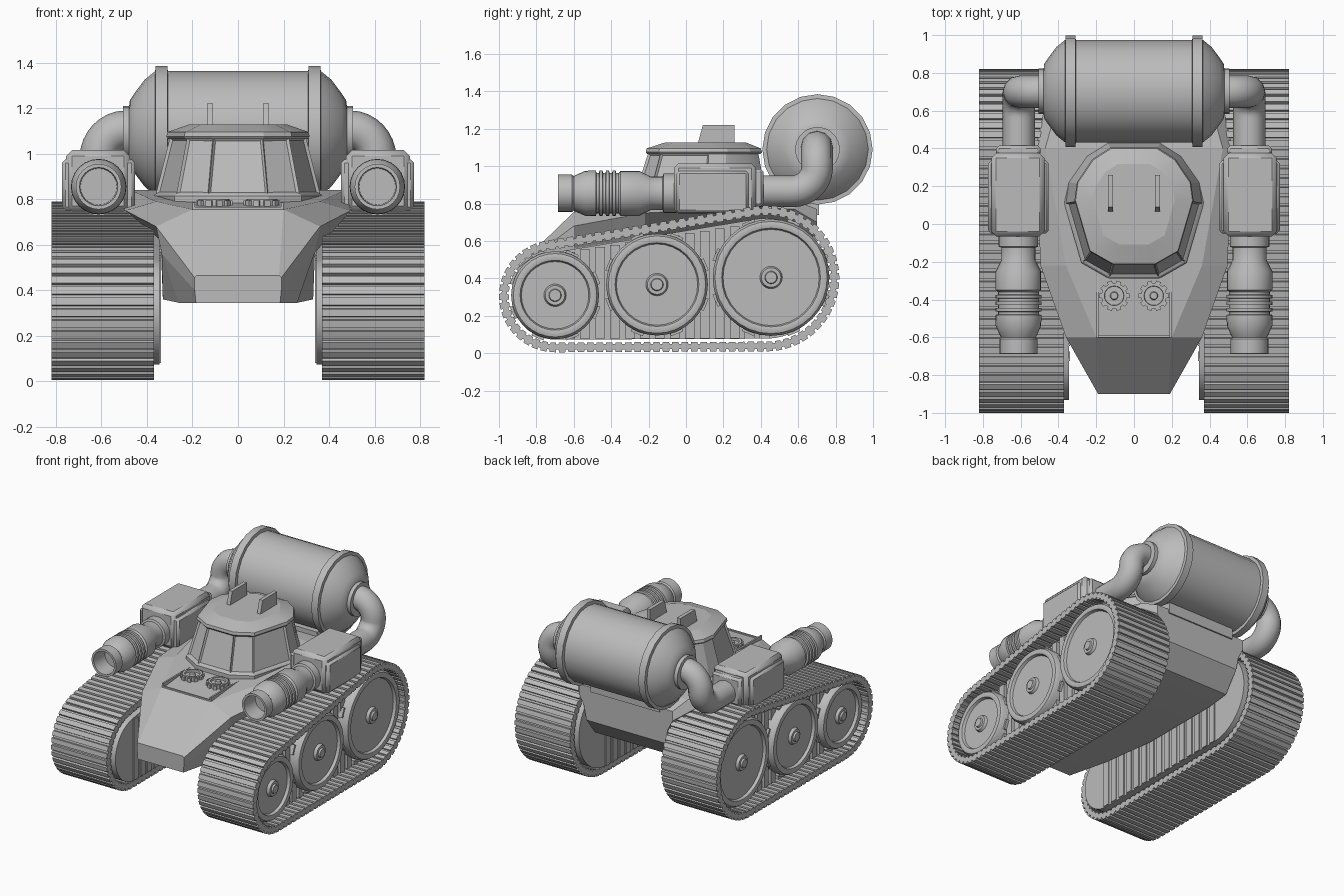
import bpy, bmesh
from math import sin, cos, pi, atan2, acos, hypot, radians
from mathutils import Matrix, Vector

cube = bpy.data.objects.get("Cube")
if cube:
    bpy.data.objects.remove(cube)

GREY = (0.5, 0.5, 0.5, 1)
grey = bpy.data.materials.new("plain_grey")
grey.use_nodes = True
grey.diffuse_color = GREY
grey.node_tree.nodes["Principled BSDF"].inputs["Base Color"].default_value = GREY


def finish(bm, name, mirror=False, bevel=0, smooth=32):
    """Turn a bmesh into an object, with sharp edges kept above the smooth angle."""
    bmesh.ops.recalc_face_normals(bm, faces=bm.faces)
    for f in bm.faces:
        f.smooth = True
    for e in bm.edges:
        e.smooth = e.calc_face_angle(pi) < radians(smooth)
    me = bpy.data.meshes.new(name)
    bm.to_mesh(me)
    bm.free()
    me.materials.append(grey)
    ob = bpy.data.objects.new(name, me)
    bpy.context.collection.objects.link(ob)
    if bevel:
        mod = ob.modifiers.new("bevel", 'BEVEL')
        mod.width, mod.segments = bevel, 1
    if mirror:
        ob.modifiers.new("mirror", 'MIRROR').use_mirror_merge = False
    return ob


def loft(rings, closed=False, bm=None):
    """Skin rings of equal length; cap the ends unless closed."""
    bm = bm or bmesh.new()
    vs = [[bm.verts.new(p) for p in ring] for ring in rings]
    n = len(rings[0])
    pairs = list(zip(vs, vs[1:])) + ([(vs[-1], vs[0])] if closed else [])
    for a, b in pairs:
        for i in range(n):
            j = (i + 1) % n
            bm.faces.new((a[i], a[j], b[j], b[i]))
    if not closed:
        bm.faces.new(vs[0])
        bm.faces.new(vs[-1])
    return bm


AXES = {'X': Matrix.Rotation(pi / 2, 4, 'Y'), 'Y': Matrix.Rotation(-pi / 2, 4, 'X'), 'Z': Matrix()}


def lathe(name, profile, axis, centre, segs=24, **kw):
    """Revolve (distance along axis, radius) points."""
    m = Matrix.Translation(centre) @ AXES[axis]
    rings = [[m @ Vector((r * cos(2 * pi * i / segs), r * sin(2 * pi * i / segs), a))
              for i in range(segs)] for a, r in profile]
    return finish(loft(rings), name, **kw)


def add_box(bm, lo, hi, m=Matrix()):
    loft([[m @ Vector(p) for p in ((lo[0], lo[1], z), (hi[0], lo[1], z), (hi[0], hi[1], z), (lo[0], hi[1], z))]
          for z in (lo[2], hi[2])], bm=bm)
    return bm


def box(name, lo, hi, **kw):
    return finish(add_box(bmesh.new(), lo, hi), name, **kw)


# Track loop: outer tangents around a small front and a large rear circle
FRONT, REAR = (-0.70, 0.305, 0.30), (0.43, 0.40, 0.39)
dy, dz = REAR[0] - FRONT[0], REAR[1] - FRONT[1]
phi = atan2(dz, dy)
beta = acos((FRONT[2] - REAR[2]) / hypot(dy, dz))
run = hypot(dy, dz) * sin(beta)
arc_r, arc_f = REAR[2] * 2 * beta, FRONT[2] * (2 * pi - 2 * beta)
LENGTH = arc_r + arc_f + 2 * run


def on_loop(s, depth):
    """Point at distance s along the track loop, moved inward by depth."""
    s %= LENGTH
    top, low = phi + beta, phi - beta
    if s < arc_r:
        c, ang, t = REAR, low + s / REAR[2], 0
    elif s < arc_r + run:
        c, ang, t = REAR, top, s - arc_r
    elif s < arc_r + run + arc_f:
        c, ang, t = FRONT, top + (s - arc_r - run) / FRONT[2], 0
    else:
        c, ang, t = FRONT, low, s - arc_r - run - arc_f
    r = c[2] - depth
    return c[0] + r * cos(ang) - t * sin(ang), c[1] + r * sin(ang) + t * cos(ang)


# Track belts with raised treads
PLATES = 88
pitch = LENGTH / PLATES
outer, inner = [], []
for k in range(PLATES):
    for f, d in ((0, 0), (0.66, 0), (0.7, 0.014), (0.96, 0.014)):
        outer.append(on_loop((k + f) * pitch, d))
        inner.append(on_loop((k + f) * pitch, 0.052 - d * 0.7))
finish(loft([[(x, *p) for p in loop] for x, loop in
             ((0.37, outer), (0.82, outer), (0.82, inner), (0.37, inner))], closed=True),
       "track_belt", mirror=True, smooth=12)

# Ribbed track bodies
core = [on_loop(LENGTH * k / 80, 0.068) for k in range(80)]
finish(loft([[(x, *p) for p in core] for x in (0.345, 0.70)]), "track_body", mirror=True)
bm = bmesh.new()
for k in range(15):
    y = -0.70 + 0.08 * k
    add_box(bm, (0.338, y - 0.026, 0.08), (0.725, y + 0.026, 0.53 + (y + 0.7) * 0.155))
finish(bm, "track_ribs", mirror=True)

# Road wheels with toothed backs
for label, y, z, r in (("front", -0.70, 0.31, 0.235), ("middle", -0.155, 0.367, 0.272), ("rear", 0.455, 0.405, 0.312)):
    lathe(label + "_wheel",
          [(0.65, r), (0.765, r), (0.785, r - 0.012), (0.79, r - 0.03), (0.785, r - 0.048), (0.765, r - 0.055),
           (0.765, 0.06), (0.785, 0.052), (0.785, 0.034), (0.797, 0.03), (0.797, 0.004)],
          'X', (0, y, z), 32, mirror=True)
    bm = bmesh.new()
    for k in range(8):
        turn = Matrix.Translation((0, y, z)) @ Matrix.Rotation(pi * (k + 0.5) / 4, 4, 'X')
        add_box(bm, (0.66, -0.035, r - 0.03), (0.745, 0.035, r + 0.012), turn)
    finish(bm, label + "_wheel_teeth", mirror=True)

# Hull: y, then half width and height of bottom, waist, shoulder and deck edge
sections = [
    (-0.90, (0.185, 0.345), (0.19, 0.40), (0.19, 0.455), (0.18, 0.465)),
    (-0.60, (0.26, 0.345), (0.335, 0.56), (0.36, 0.68), (0.20, 0.755)),
    (-0.22, (0.33, 0.36), (0.34, 0.62), (0.495, 0.75), (0.36, 0.79)),
    (0.40, (0.33, 0.36), (0.34, 0.66), (0.52, 0.78), (0.47, 0.84)),
    (0.58, (0.33, 0.38), (0.34, 0.66), (0.48, 0.77), (0.42, 0.82)),
    (0.70, (0.32, 0.52), (0.34, 0.62), (0.38, 0.70), (0.38, 0.77)),
]
finish(loft([[(x, y, z) for x, z in pts] + [(-x, y, z) for x, z in reversed(pts)] for y, *pts in sections]),
       "hull", smooth=10)
box("tank_cradle", (-0.28, 0.52, 0.74), (0.28, 0.71, 0.86))

# Fan tray rails and twin fans on the front deck
bm = bmesh.new()
for lo, hi in (((-0.20, -0.60, 0.75), (0.20, -0.588, 0.765)),
               ((-0.20, -0.60, 0.75), (-0.188, -0.26, 0.785)),
               ((0.188, -0.60, 0.75), (0.20, -0.26, 0.785))):
    add_box(bm, lo, hi)
finish(bm, "tray_rails")
lathe("fan", [(0.74, 0.068), (0.80, 0.068), (0.80, 0.052), (0.785, 0.05), (0.785, 0.022), (0.80, 0.018), (0.80, 0.003)],
      'Z', (0.105, -0.38, 0), 20, mirror=True)
bm = bmesh.new()
for k in range(10):
    turn = Matrix.Translation((0.105, -0.38, 0)) @ Matrix.Rotation(pi * k / 5, 4, 'Z')
    add_box(bm, (0.06, -0.013, 0.75), (0.08, 0.013, 0.795), turn)
finish(bm, "fan_teeth", mirror=True)

# Canopy with sunken windows at the front and a lipped roof
half = [(0.13, -0.28), (0.27, -0.20), (0.36, 0.11), (0.345, 0.22), (0.25, 0.36), (0.14, 0.43)]
outline = half + [(-x, y) for x, y in reversed(half)]


def canopy_ring(z, scale, shift):
    return [(x * scale, y * scale + shift, z) for x, y in outline]


bm = loft([canopy_ring(*r) for r in ((0.75, 1.03, 0), (0.815, 1.03, 0), (0.825, 1, 0), (1.07, 0.83, 0.03))])
bmesh.ops.recalc_face_normals(bm, faces=bm.faces)
panes = [f for f in bm.faces if f.calc_center_median().y < 0.05 and 0.9 < f.calc_center_median().z < 1.0]
bmesh.ops.inset_individual(bm, faces=panes, thickness=0.014, depth=-0.012)
finish(bm, "canopy", smooth=25)
finish(loft([canopy_ring(*r) for r in ((1.065, 0.85, 0.03), (1.075, 0.875, 0.03), (1.095, 0.86, 0.03), (1.128, 0.6, 0.06))]),
       "canopy_roof", smooth=15)
fin = [(0.06, 1.11), (0.09, 1.22), (0.26, 1.22), (0.26, 1.11)]
finish(loft([[(x, *p) for p in fin] for x in (0.11, 0.137)]), "roof_fin", mirror=True)

# Side guns: housing, rear collar and ringed hollow barrel
box("gun_housing", (0.475, -0.065, 0.745), (0.755, 0.375, 1.015), mirror=True, bevel=0.025)
box("gun_side_plates", (0.452, -0.05, 0.75), (0.772, 0.335, 0.975), mirror=True, bevel=0.015)
box("gun_rear_cap", (0.495, 0.36, 0.785), (0.73, 0.415, 0.985), mirror=True, bevel=0.015)
barrel = [(-0.05, 0.105), (-0.12, 0.105), (-0.125, 0.09), (-0.19, 0.09), (-0.25, 0.12), (-0.35, 0.12)]
for k in range(4):
    y = -0.36 - 0.035 * k
    barrel += [(y, 0.108), (y - 0.014, 0.108), (y - 0.016, 0.122), (y - 0.033, 0.122)]
barrel += [(-0.54, 0.12), (-0.585, 0.10), (-0.60, 0.092), (-0.61, 0.10), (-0.685, 0.10),
           (-0.685, 0.084), (-0.56, 0.08), (-0.56, 0.003)]
lathe("gun_barrel", barrel, 'Y', (0.612, 0, 0.855), 24, mirror=True)

# Fuel tank lying across the rear
end = [(0.308, 0.272), (0.31, 0.295), (0.362, 0.295), (0.364, 0.272), (0.41, 0.235), (0.455, 0.175),
       (0.475, 0.145), (0.478, 0.12), (0.505, 0.12), (0.505, 0.08)]
lathe("fuel_tank", [(-a, r) for a, r in reversed(end)] + end, 'X', (0, 0.703, 1.09), 20)

# Bent pipes from the tank to the guns
for side, label in ((1, "left_pipe"), (-1, "right_pipe")):
    cu = bpy.data.curves.new(label, 'CURVE')
    cu.dimensions = '3D'
    cu.bevel_depth, cu.bevel_resolution, cu.resolution_u = 0.085, 4, 8
    cu.use_fill_caps = True
    sp = cu.splines.new('BEZIER')
    path = [((0.61, 0.38, 0.866), (0, 0.05, 0)), ((0.61, 0.57, 0.866), (0, 0.07, 0)),
            ((0.61, 0.70, 0.985), (0, 0, 0.06)), ((0.49, 0.70, 1.105), (-0.07, 0, 0))]
    sp.bezier_points.add(len(path) - 1)
    for bp, (co, h) in zip(sp.bezier_points, path):
        c, t = Vector((co[0] * side, co[1], co[2])), Vector((h[0] * side, h[1], h[2]))
        bp.handle_left_type = bp.handle_right_type = 'FREE'
        bp.co, bp.handle_left, bp.handle_right = c, c - t, c + t
    cu.materials.append(grey)
    bpy.context.collection.objects.link(bpy.data.objects.new(label, cu))
